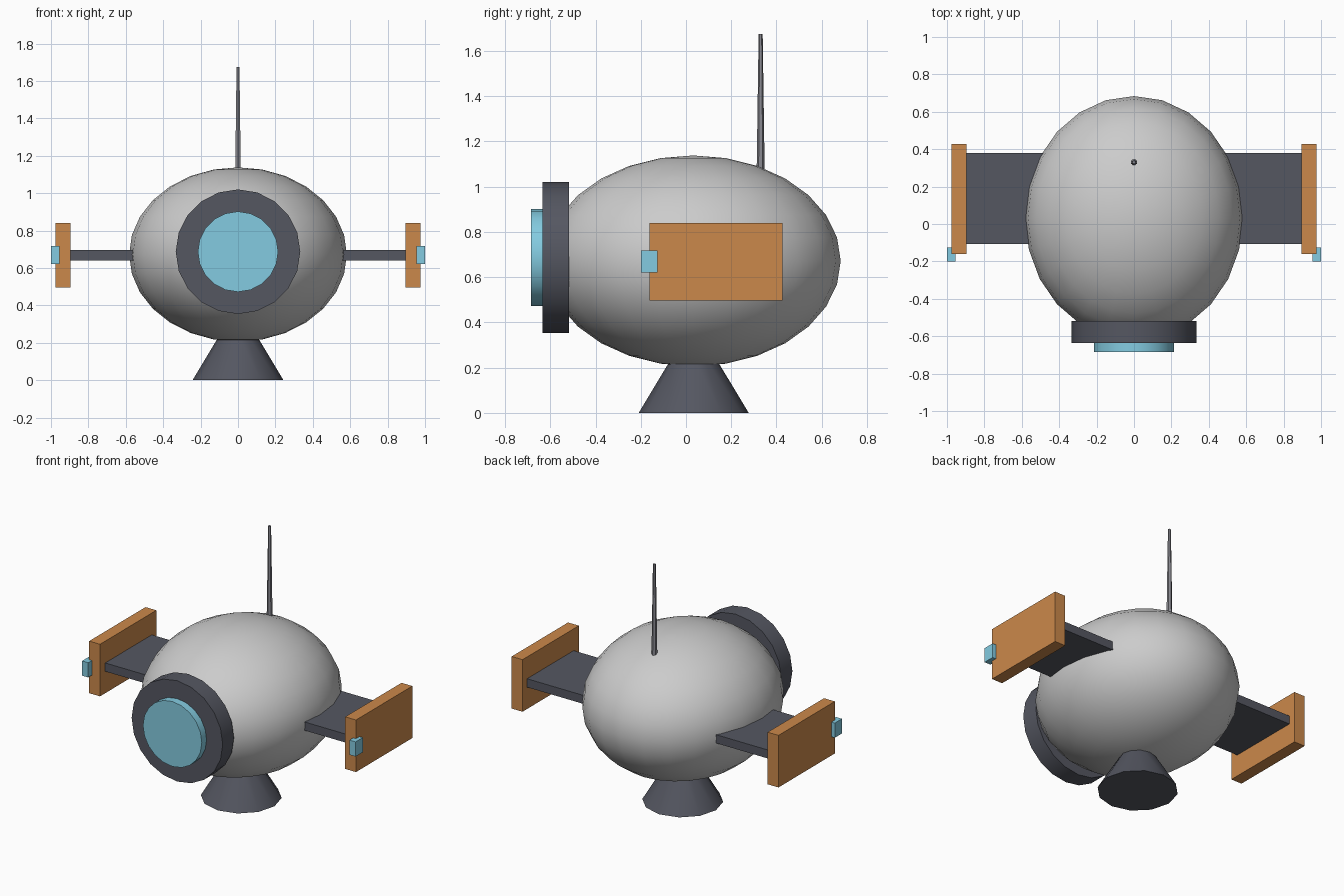
import bpy
from math import radians

if "Cube" in bpy.data.objects:
    bpy.data.objects.remove(bpy.data.objects["Cube"])


def material(name, rgb):
    m = bpy.data.materials.new(name)
    m.diffuse_color = (*rgb, 1)
    m.use_nodes = True
    m.node_tree.nodes["Principled BSDF"].inputs["Base Color"].default_value = m.diffuse_color
    return m


DARK = material("dark_grey", (0.09, 0.095, 0.12))
ORANGE = material("orange", (0.6, 0.25, 0.07))
CYAN = material("cyan", (0.23, 0.6, 0.75))
LIGHT = material("light_grey", (0.65, 0.65, 0.66))
STEEL = material("steel_grey", (0.25, 0.25, 0.28))


def finish(name, mat, smooth=True):
    ob = bpy.context.object
    ob.name = name
    bpy.ops.object.transform_apply(location=False, rotation=True, scale=True)
    if smooth:
        bpy.ops.object.shade_smooth_by_angle(angle=radians(40))
    ob.data.materials.append(mat)
    return ob


def box(name, x, y, z, mat):
    """Box given as (min, max) pairs along each axis."""
    bpy.ops.mesh.primitive_cube_add(
        size=1, location=[(a + b) / 2 for a, b in (x, y, z)])
    bpy.context.object.scale = [b - a for a, b in (x, y, z)]
    return finish(name, mat, smooth=False)


def frustum(name, sides, r1, r2, z, y, mat):
    """Upright tapered round part between two heights."""
    bpy.ops.mesh.primitive_cone_add(
        vertices=sides, radius1=r1, radius2=r2, depth=z[1] - z[0],
        location=(0, y, sum(z) / 2))
    return finish(name, mat)


def disc(name, sides, r, y, z, mat):
    """Round part facing the front."""
    bpy.ops.mesh.primitive_cylinder_add(
        vertices=sides, radius=r, depth=y[1] - y[0],
        location=(0, sum(y) / 2, z), rotation=(radians(90), 0, 0))
    return finish(name, mat)


# Egg-shaped hull
bpy.ops.mesh.primitive_uv_sphere_add(
    segments=24, ring_count=14, radius=1, location=(0, 0.032, 0.672))
bpy.context.object.scale = (0.582, 0.652, 0.466)
finish("hull", LIGHT)

# Front window with its frame
disc("window_frame", 20, 0.333, (-0.635, -0.518), 0.687, DARK)
disc("window", 20, 0.215, (-0.685, -0.60), 0.687, CYAN)

# Foot and antenna
frustum("foot", 12, 0.243, 0.097, (0, 0.243), 0.034, DARK)
frustum("antenna", 6, 0.018, 0.009, (1.05, 1.675), 0.33, STEEL)

# Wings, end plates and lamps on both sides
for side, s in (("right", 1), ("left", -1)):
    def span(a, b):
        return tuple(sorted((s * a, s * b)))
    box(f"{side}_wing", span(0.42, 0.91), (-0.107, 0.38), (0.64, 0.696), DARK)
    box(f"{side}_end_plate", span(0.896, 0.975), (-0.161, 0.427),
        (0.496, 0.84), ORANGE)
    box(f"{side}_lamp", span(0.955, 1.0), (-0.2, -0.125), (0.62, 0.717), CYAN)
